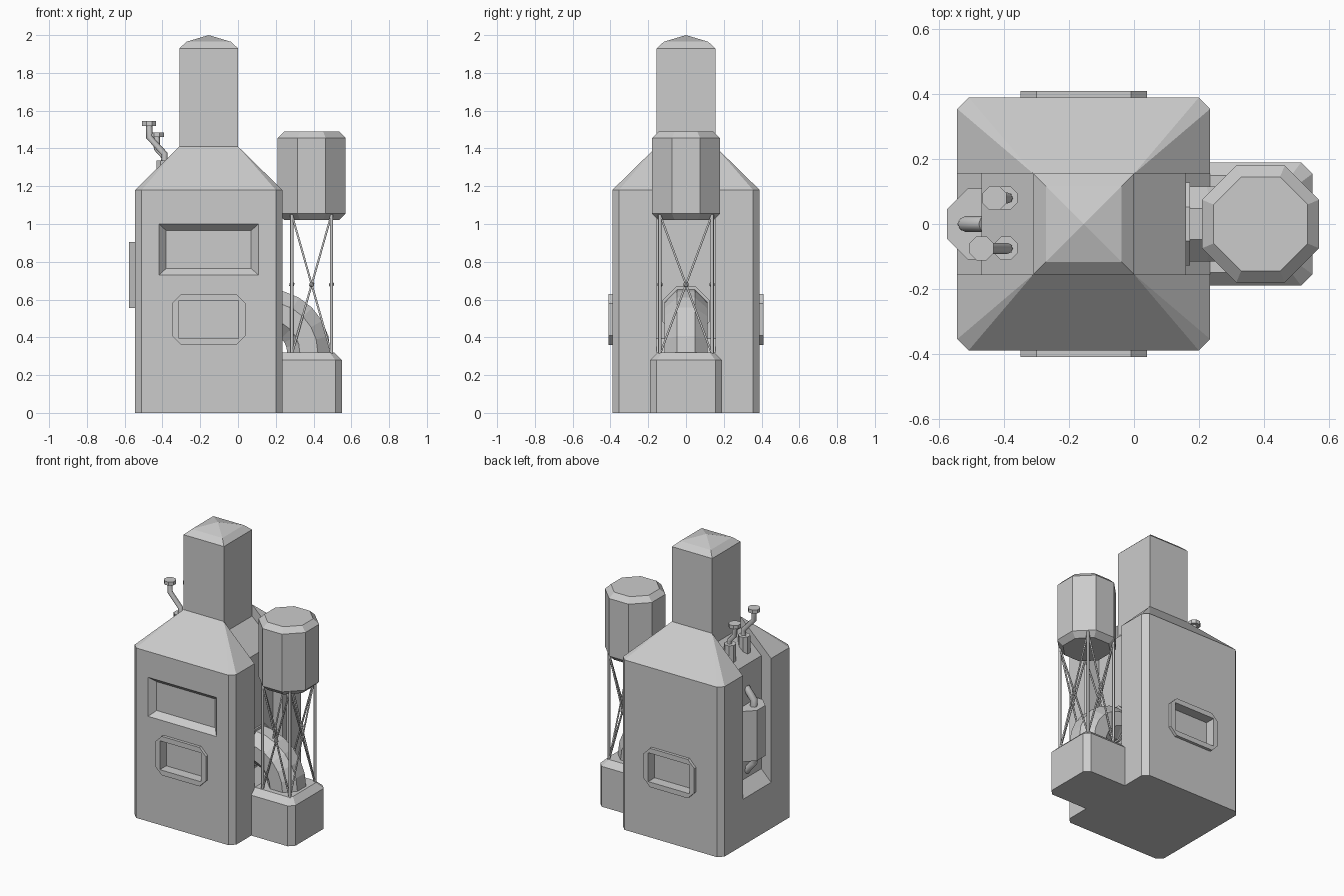
import bpy, bmesh
from math import cos, sin, pi, radians
from mathutils import Matrix, Vector

cube = bpy.data.objects.get("Cube")
if cube:
    bpy.data.objects.remove(cube, do_unlink=True)

CX = -0.155    # centre line of body and tower
TX = 0.39      # centre line of the tank


def make(name, bm):
    bmesh.ops.recalc_face_normals(bm, faces=bm.faces)
    mesh = bpy.data.meshes.new(name)
    bm.to_mesh(mesh)
    bm.free()
    ob = bpy.data.objects.new(name, mesh)
    bpy.context.collection.objects.link(ob)
    return ob


def hull(name, pts):
    """Convex solid around a set of points, with coplanar faces merged."""
    bm = bmesh.new()
    for p in pts:
        bm.verts.new(p)
    bmesh.ops.convex_hull(bm, input=bm.verts)
    bmesh.ops.dissolve_limit(bm, angle_limit=radians(1), verts=bm.verts, edges=bm.edges)
    return make(name, bm)


def rect(x, hx, hy, z, c=0.0):
    """Horizontal rectangle with corners cut by c."""
    if not c:
        return [(x + i * hx, j * hy, z) for i in (-1, 1) for j in (-1, 1)]
    return [(x + i * (hx - a), j * (hy - b), z)
            for i in (-1, 1) for j in (-1, 1) for a, b in ((c, 0), (0, c))]


def upright(x, z, hx, hz, y, c=0.0):
    """Vertical rectangle facing y, centred at x, z."""
    return [(px, y, z + pz) for px, pz, _ in rect(x, hx, hz, 0, c)]


def octagon(x, y, z, apothem):
    r = apothem / cos(pi / 8)
    return [(x + r * cos(pi / 8 + k * pi / 4), y + r * sin(pi / 8 + k * pi / 4), z)
            for k in range(8)]


def tube(name, pts, radius, resolution=2):
    curve = bpy.data.curves.new(name, "CURVE")
    curve.dimensions = "3D"
    curve.bevel_depth = radius
    curve.bevel_resolution = resolution
    curve.use_fill_caps = True
    sp = curve.splines.new("POLY")
    sp.points.add(len(pts) - 1)
    for p, co in zip(sp.points, pts):
        p.co = (*co, 1)
    ob = bpy.data.objects.new(name, curve)
    bpy.context.collection.objects.link(ob)
    return ob


def cut(target, cutter):
    mod = target.modifiers.new("cut", "BOOLEAN")
    mod.operation = "DIFFERENCE"
    mod.solver = "EXACT"
    mod.object = cutter
    with bpy.context.temp_override(object=target, active_object=target,
                                   selected_objects=[target]):
        bpy.ops.object.modifier_apply(modifier=mod.name)


def discard(ob):
    bpy.data.objects.remove(ob, do_unlink=True)


# Main housing with sloped shoulders
body = hull("body", rect(CX, 0.39, 0.39, 0, 0.035) + rect(CX, 0.39, 0.39, 1.18, 0.035)
            + rect(CX, 0.155, 0.155, 1.41))

# Side channels running down from the tower, one on each side
channel = [(0.55, 0.16), (0.315, 0.395), (0.315, 1.18), (0.155, 1.33),
           (0.155, 1.5), (0.55, 1.5)]
for side in (-1, 1):
    bm = bmesh.new()
    face = bm.faces.new([bm.verts.new((CX + side * x, -0.155, z)) for x, z in channel])
    ext = bmesh.ops.extrude_face_region(bm, geom=[face])
    bmesh.ops.translate(bm, vec=(0, 0.31, 0),
                        verts=[v for v in ext["geom"] if isinstance(v, bmesh.types.BMVert)])
    cutter = make("channel_cutter", bm)
    cut(body, cutter)
    discard(cutter)

# Large sloped panel in the front
cutter = hull("panel_cutter", upright(CX, 0.865, 0.31, 0.18, -0.44)
              + upright(CX, 0.865, 0.225, 0.1, -0.35))
cut(body, cutter)
discard(cutter)

# Framed hatches on front and back
for name, s in (("front", -1), ("back", 1)):
    frame = hull(name + "_hatch_frame", upright(CX, 0.495, 0.195, 0.135, s * 0.38, 0.05)
                 + upright(CX, 0.495, 0.195, 0.135, s * 0.41, 0.05))
    cutter = hull("hatch_cutter", upright(CX, 0.495, 0.158, 0.1, s * 0.34)
                  + upright(CX, 0.495, 0.158, 0.1, s * 0.5))
    cut(body, cutter)
    cut(frame, cutter)
    discard(cutter)

# Tower with bevelled pyramid cap
hull("tower", rect(CX, 0.155, 0.155, 1.41) + rect(CX, 0.155, 0.155, 1.93)
     + rect(CX, 0.117, 0.117, 1.965) + [(CX, 0, 2)])

# Pedestal beside the housing
hull("pedestal", rect(0.35, 0.2, 0.19, 0, 0.035) + rect(0.35, 0.2, 0.19, 0.28, 0.035)
     + rect(0.35, 0.16, 0.15, 0.32, 0.025))

# Raised tank
hull("tank", octagon(TX, 0, 1.02, 0.145) + octagon(TX, 0, 1.055, 0.18)
     + octagon(TX, 0, 1.455, 0.18) + octagon(TX, 0, 1.49, 0.145))

# Tank legs and cross bracing
LX, LY, Z0, Z1 = 0.105, 0.138, 0.31, 1.05
corners = [(-LX, -LY), (LX, -LY), (LX, LY), (-LX, LY)]
for i, (x, y) in enumerate(corners):
    u, v = corners[(i + 1) % 4]
    tube("tank_leg", [(TX + x, y, Z0), (TX + x, y, Z1)], 0.009)
    tube("brace", [(TX + x, y, Z0), (TX + u, v, Z1)], 0.006, 1)
    tube("brace", [(TX + u, v, Z0), (TX + x, y, Z1)], 0.006, 1)
    mid = Vector((TX + (x + u) / 2, (y + v) / 2, (Z0 + Z1) / 2))
    hub = bmesh.new()
    bmesh.ops.create_icosphere(hub, subdivisions=1, radius=0.016,
                               matrix=Matrix.Translation(mid))
    make("brace_hub", hub)

# Curved duct from the channel down into the pedestal
bm = bmesh.new()
ring = [bm.verts.new((0.155, y, z)) for y, z, _ in octagon(0, 0.54, 0, 0.115)]
start = bm.faces.new(ring)
bmesh.ops.spin(bm, geom=[start], cent=(0.155, 0, 0.32), axis=(0, 1, 0),
               angle=pi / 2, steps=6)
make("duct", bm)
hull("duct_flange", [(x, y, z) for x in (0.15, 0.172)
                     for y, z, _ in octagon(0, 0.54, 0, 0.128)])

# Vent pipes on the shoulder
for y, x, z in ((0.08, -0.43, 1.46), (-0.075, -0.47, 1.52)):
    hull("vent_socket", octagon(-0.395, y, 1.18, 0.036) + octagon(-0.395, y, 1.335, 0.036))
    bend = z - 0.06
    tube("vent_pipe", [(-0.39, y, 1.32), (-0.39, y, bend + (x + 0.39) * 1.1),
                       (x, y, bend), (x, y, z + 0.01)], 0.017)
    hull("vent_cap", octagon(x, y, z, 0.037) + octagon(x, y, z + 0.025, 0.037))

# Canister in the side channel, with feed pipes into the wall
hull("canister", octagon(-0.467, 0, 0.555, 0.11) + octagon(-0.467, 0, 0.905, 0.11))
for name, s in (("upper", 1), ("lower", -1)):
    tube(name + "_feed_pipe", [(-0.52, 0, 0.73 + s * 0.16), (-0.52, 0, 0.73 + s * 0.22),
                               (-0.46, 0, 0.73 + s * 0.29)], 0.024)
